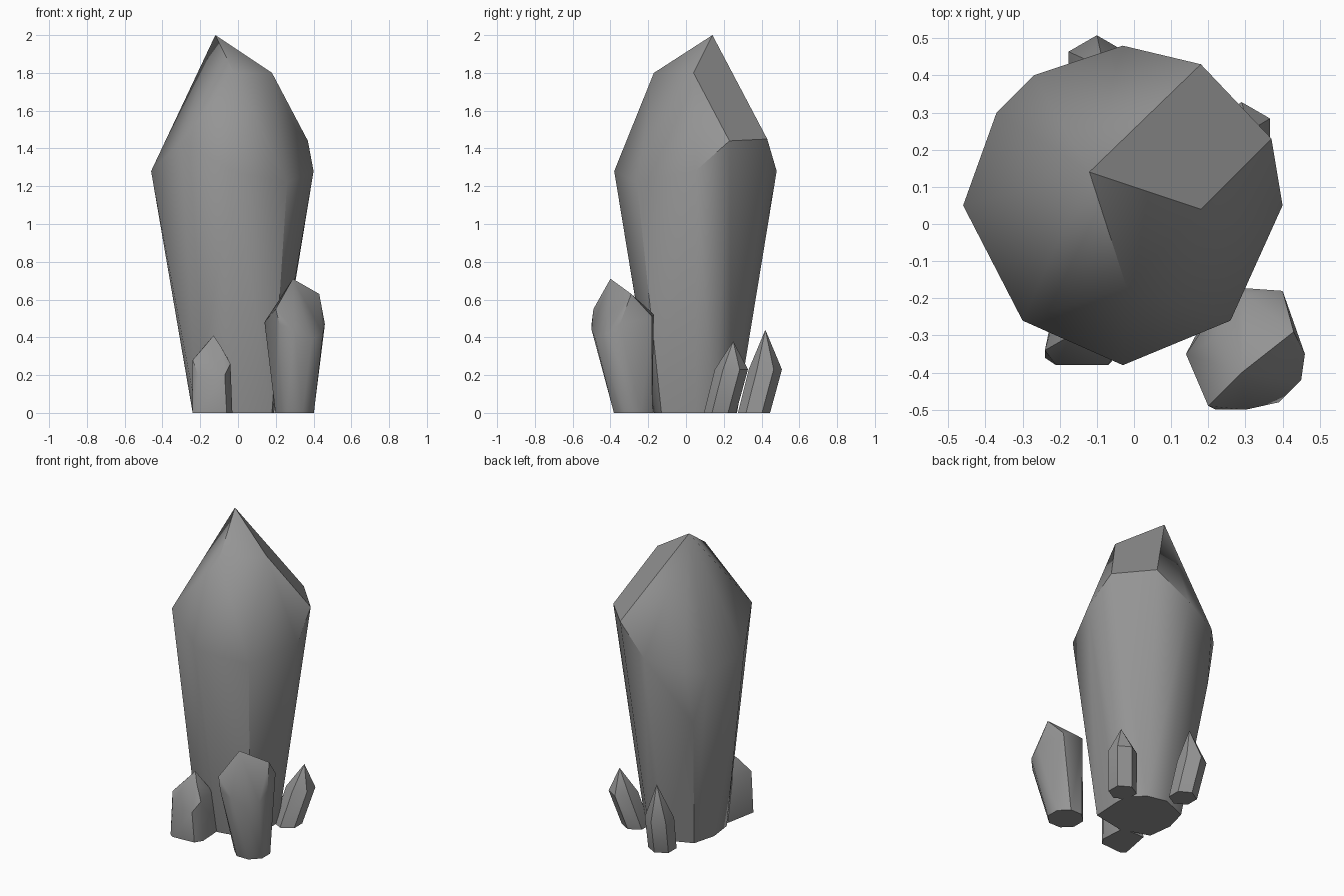
import bpy
import bmesh
from math import cos, sin, tau, radians

if "Cube" in bpy.data.objects:
    bpy.data.objects.remove(bpy.data.objects["Cube"], do_unlink=True)

# One grey stone colour for the whole cluster
stone = bpy.data.materials.new("grey_crystal")
stone.use_nodes = True
colour = (.3, .3, .3, 1)
stone.diffuse_color = colour
stone.node_tree.nodes["Principled BSDF"].inputs["Base Color"].default_value = colour


def ring(centre, radius, height, sides=6, turn=0.0):
    """Points of a level regular polygon."""
    angles = [turn + tau * step / sides for step in range(sides)]
    return [(centre[0] + radius * cos(angle), centre[1] + radius * sin(angle), height)
            for angle in angles]


def ground(outline):
    """Lay a flat outline on the floor."""
    return [(x, y, 0) for x, y in outline]


def crystal(name, base, shoulder, tip):
    """Wrap the base, shoulder and tip corners in a faceted convex shell."""
    bm = bmesh.new()
    for corner in base + shoulder + tip:
        bm.verts.new(corner)
    hull = bmesh.ops.convex_hull(bm, input=bm.verts)
    loose = [part for part in hull["geom_interior"] if isinstance(part, bmesh.types.BMVert)]
    bmesh.ops.delete(bm, geom=loose, context="VERTS")
    # Merge nearly coplanar triangles into whole facets
    bmesh.ops.dissolve_limit(bm, angle_limit=radians(3), verts=bm.verts, edges=bm.edges)
    bmesh.ops.recalc_face_normals(bm, faces=bm.faces)
    mesh = bpy.data.meshes.new(name)
    bm.to_mesh(mesh)
    bm.free()
    mesh.materials.append(stone)
    obj = bpy.data.objects.new(name, mesh)
    bpy.context.collection.objects.link(obj)
    bpy.ops.object.select_all(action="DESELECT")
    obj.select_set(True)
    bpy.context.view_layer.objects.active = obj
    bpy.ops.object.shade_smooth_by_angle(angle=radians(40))
    return obj


# Tall central crystal, widening upwards to an uneven shoulder
crystal(
    "main_crystal",
    ground([(-.24, .05), (-.22, -.11), (-.03, -.17), (.18, -.13), (.19, .05),
            (.19, .15), (.1, .24), (-.03, .27), (-.2, .2)]),
    [(-.46, .05, 1.28), (-.3, -.26, 1.44), (-.03, -.38, 1.28), (.26, -.26, 1.22),
     (.4, .05, 1.28), (.37, .23, 1.44), (.18, .43, 1.45), (-.03, .48, 1.28),
     (-.27, .4, 1.22), (-.37, .3, 1.2), (-.29, .34, .87)],
    [(-.12, .14, 2), (.18, .04, 1.8), (-.02, -.17, 1.8)])

# Large side crystal leaning out at the front
crystal(
    "front_large_crystal",
    ring((.3, -.28), .11, 0, sides=8, turn=tau / 16),
    [(.14, -.35, .48), (.2, -.49, .55), (.22, -.5, .47), (.3, -.5, .44), (.39, -.48, .39),
     (.45, -.42, .42), (.46, -.35, .47), (.4, -.18, .51), (.26, -.17, .52)],
    [(.29, -.4, .71), (.43, -.29, .63), (.3, -.19, .54), (.22, -.31, .6)])

# Stubby crystal beside it
crystal(
    "front_small_crystal",
    ground([(-.24, -.36), (-.21, -.38), (-.06, -.37), (-.03, -.32), (-.04, -.15), (-.2, -.15)]),
    [(-.24, -.34, .28), (-.21, -.38, .2), (-.07, -.38, .2), (-.04, -.33, .26),
     (-.05, -.2, .28), (-.2, -.2, .28)],
    [(-.13, -.26, .41), (-.17, -.3, .36), (-.09, -.3, .35)])

# Two slim crystals leaning out at the back
for name, foot, waist, tip in (
        ("back_crystal", (-.08, .36), (-.1, .42), (-.08, .42, .44)),
        ("back_side_crystal", (.24, .18), (.29, .24), (.31, .25, .38))):
    crystal(name, ring(foot, .085, 0, turn=tau / 12),
            ring(waist, .088, .23, turn=tau / 12), [tip])
